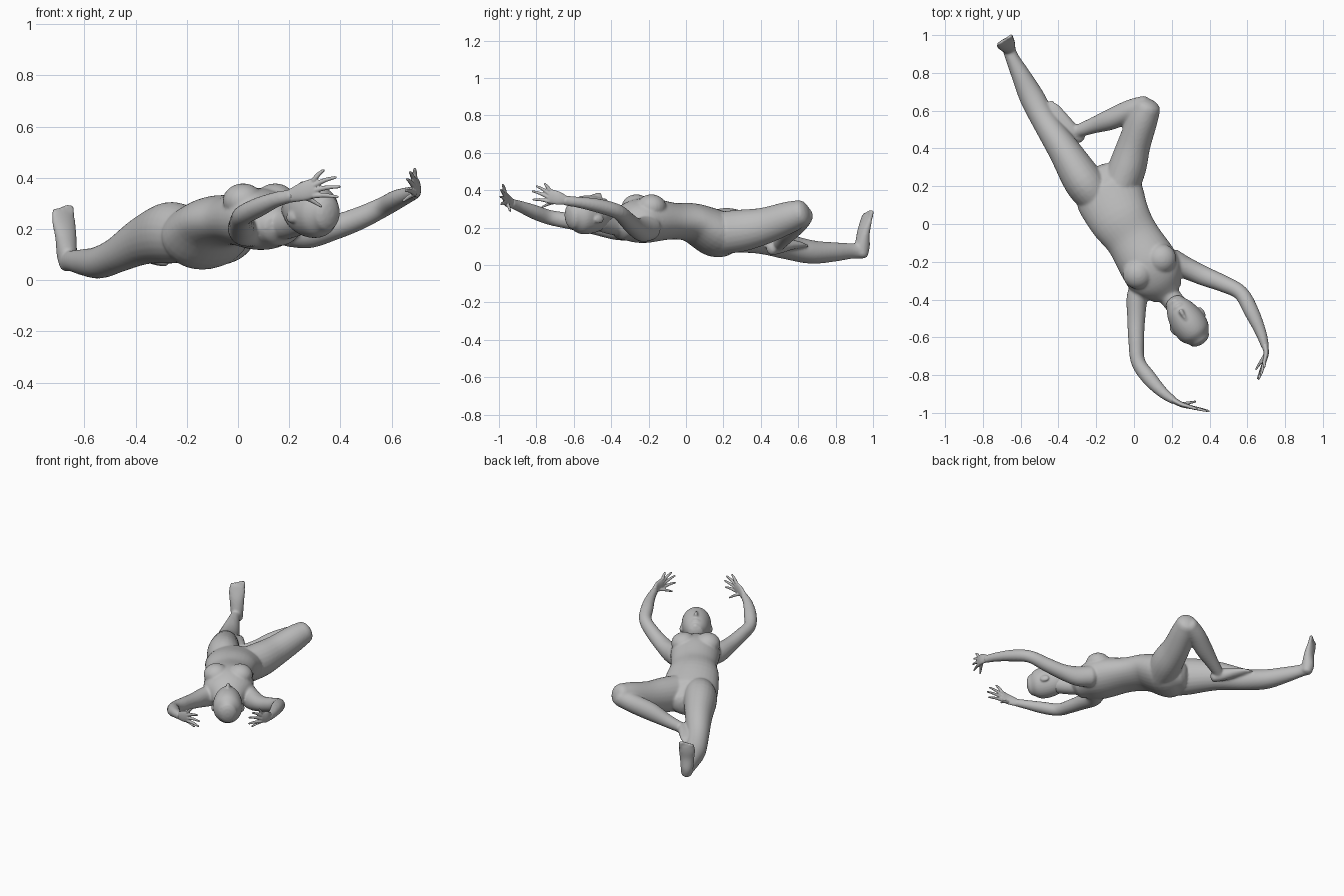
import bpy, bmesh, math
from mathutils import Vector, Matrix

if "Cube" in bpy.data.objects:
    bpy.data.objects.remove(bpy.data.objects["Cube"], do_unlink=True)

mat = bpy.data.materials.new("plain_grey")
mat.use_nodes = True
GREY = (0.5, 0.5, 0.5, 1)
mat.diffuse_color = GREY
mat.node_tree.nodes["Principled BSDF"].inputs["Base Color"].default_value = GREY


def spline(pts, steps=5):
    """Catmull-Rom samples through (x, y, z, half width, half height) points."""
    p = [Vector(q) for q in pts]
    p = [2 * p[0] - p[1]] + p + [2 * p[-1] - p[-2]]
    out = []
    for i in range(1, len(p) - 2):
        a, b, c, d = p[i - 1:i + 3]
        for s in range(steps):
            t = s / steps
            out.append(0.5 * (2 * b + (c - a) * t + (2 * a - 5 * b + 4 * c - d) * t * t
                              + (3 * b - a - 3 * c + d) * t ** 3))
    return out + [p[-2]]


def tube(bm, pts, ref=(0, 0, 1), sides=20):
    """Closed loft of elliptical rings with rounded ends."""
    sam = spline(pts)
    pos = [Vector(s[:3]) for s in sam]
    tan = [(pos[min(i + 1, len(pos) - 1)] - pos[max(i - 1, 0)]).normalized() for i in range(len(pos))]
    body = [(pos[i], tan[i], sam[i][3], sam[i][4]) for i in range(len(pos))]

    def cap(ring, sign):
        c, t, w, h = ring
        e = 0.6 * min(w, h)
        return [(c + t * sign * e * math.sin(a), t, w * math.cos(a), h * math.cos(a))
                for a in (0.5, 0.95, 1.35)]

    rings = cap(body[0], -1)[::-1] + body + cap(body[-1], 1)
    loops = []
    for c, t, w, h in rings:
        u = t.cross(Vector(ref)).normalized()
        v = u.cross(t)
        loops.append([bm.verts.new(c + u * w * math.cos(k * math.tau / sides)
                                   + v * h * math.sin(k * math.tau / sides)) for k in range(sides)])
    for a, b in zip(loops, loops[1:]):
        for k in range(sides):
            n = (k + 1) % sides
            bm.faces.new((a[k], a[n], b[n], b[k]))
    bm.faces.new(loops[0][::-1])
    bm.faces.new(loops[-1])


def ball(bm, loc, size, turn=0.0):
    m = Matrix.Translation(loc) @ Matrix.Rotation(turn, 4, 'Z') @ Matrix.Diagonal((*size, 1))
    bmesh.ops.create_uvsphere(bm, u_segments=20, v_segments=14, radius=1, matrix=m)


def finish(name, bm, voxel, smooth):
    """Fuse the overlapping volumes into one smooth skin."""
    bmesh.ops.recalc_face_normals(bm, faces=bm.faces)
    me = bpy.data.meshes.new(name)
    bm.to_mesh(me)
    bm.free()
    me.materials.append(mat)
    ob = bpy.data.objects.new(name, me)
    bpy.context.collection.objects.link(ob)
    bpy.ops.object.select_all(action='DESELECT')
    ob.select_set(True)
    bpy.context.view_layer.objects.active = ob
    r = ob.modifiers.new("fuse", 'REMESH')
    r.mode = 'VOXEL'
    r.voxel_size = voxel
    s = ob.modifiers.new("soften", 'SMOOTH')
    s.factor, s.iterations = 0.5, smooth
    for m in ("fuse", "soften"):
        bpy.ops.object.modifier_apply(modifier=m)
    bpy.ops.object.shade_smooth()


TURN = math.atan2(0.55, 0.83)      # direction across the torso

# Torso, neck and chest
bm = bmesh.new()
tube(bm, [(-.19, .25, .15, .11, .085), (-.14, .17, .165, .178, .125), (-.08, .04, .225, .165, .105),
          (-.01, -.07, .235, .145, .098), (.07, -.20, .24, .155, .12), (.12, -.28, .23, .15, .112),
          (.165, -.345, .21, .10, .08)], sides=32)
tube(bm, [(.13, -.30, .22, .07, .07), (.19, -.385, .22, .058, .06), (.25, -.46, .24, .058, .06)])
for x, y in ((.02, -.265), (.145, -.185)):
    ball(bm, (x, y, .31), (.08, .08, .068))

# Upper arms and forearms
tube(bm, [(.07, -.30, .20, .07, .07), (.02, -.38, .20, .058, .065), (.012, -.50, .215, .048, .05),
          (.012, -.62, .235, .042, .044), (.022, -.73, .255, .038, .04), (.08, -.815, .285, .04, .038),
          (.15, -.89, .315, .03, .03), (.21, -.935, .33, .021, .026)])
tube(bm, [(.20, -.20, .20, .07, .07), (.28, -.235, .19, .058, .065), (.37, -.275, .205, .052, .05),
          (.47, -.315, .24, .045, .045), (.565, -.365, .285, .04, .04), (.62, -.46, .315, .04, .038),
          (.67, -.57, .335, .03, .03), (.695, -.65, .345, .021, .026)])

# Straight leg
tube(bm, [(-.20, .14, .175, .10, .11), (-.27, .23, .185, .105, .12), (-.37, .39, .155, .085, .095),
          (-.47, .54, .10, .068, .07), (-.54, .67, .07, .066, .063), (-.60, .79, .07, .05, .052),
          (-.645, .88, .075, .036, .042), (-.665, .935, .075, .034, .04)], sides=24)

# Bent leg: thigh, then shin folded back
tube(bm, [(-.08, .18, .17, .10, .115), (-.035, .30, .185, .10, .112), (0, .42, .21, .088, .098),
          (.045, .55, .255, .08, .085), (.072, .618, .278, .07, .072)], sides=24)
tube(bm, [(.06, .62, .265, .06, .06), (-.02, .60, .235, .058, .06), (-.12, .555, .19, .056, .058),
          (-.22, .52, .14, .042, .042), (-.30, .49, .105, .034, .034)])

# Upright foot of the straight leg, with toes
across = Vector((.85, .5, 0))
tube(bm, [(-.662, .94, .055, .034, .033), (-.668, .943, .10, .04, .04), (-.672, .948, .17, .046, .03),
          (-.68, .96, .225, .052, .022), (-.684, .968, .262, .05, .014)], ref=(-.5, .85, 0))
for i in range(5):
    o = across * (.04 - .02 * i)
    a, b = Vector((-.683, .966, .25)) + o, Vector((-.685, .975, .292 - .006 * abs(i - 1))) + o
    r = .012 if i == 0 else .009
    tube(bm, [(*a, r, r), (*b, r, r)], ref=(-.5, .85, 0), sides=10)

# Flat foot of the bent leg, with toes
tube(bm, [(-.285, .455, .085, .032, .034), (-.325, .495, .10, .036, .04), (-.38, .55, .108, .04, .03),
          (-.425, .595, .108, .044, .02), (-.445, .612, .106, .04, .014)])
for i in range(5):
    o = Vector((.7, .7, 0)) * (.034 - .017 * i)
    a, b = Vector((-.435, .60, .106)) + o, Vector((-.462, .627, .104)) + o
    tube(bm, [(*a, .009, .009), (*b, .009, .009)], sides=10)
finish("body", bm, .0075, 6)

# Head with face and ears
bm = bmesh.new()
tube(bm, [(.215, -.415, .275, .052, .06), (.245, -.46, .275, .078, .088), (.285, -.52, .27, .092, .103),
          (.32, -.57, .265, .087, .098), (.343, -.603, .262, .062, .074)], sides=32)
tube(bm, [(.248, -.46, .365, .014, .022), (.258, -.478, .368, .012, .018), (.275, -.505, .366, .008, .012)], sides=12)
ball(bm, (.232, -.437, .345), (.026, .012, .012), TURN)
ball(bm, (.218, -.415, .315), (.026, .024, .024), TURN)
for x, y in ((.207, -.565), (.36, -.465)):
    ball(bm, (x, y, .245), (.012, .03, .022), TURN)
finish("head", bm, .006, 5)


def hand(name, wrist, palm, knuckle, tips, ref):
    """Flat upright palm, four fanned fingers and a thumb (last tip)."""
    bm = bmesh.new()
    tube(bm, [(*wrist, .018, .024), (*palm, .014, .036), (*knuckle, .011, .038)], ref=ref)
    for i, tip in enumerate(tips):
        tip = Vector(tip)
        thumb = i == len(tips) - 1
        base = Vector(palm) + Vector((0, 0, -.018)) if thumb else Vector(knuckle) + Vector((0, 0, .03 - .02 * i))
        mid = base.lerp(tip, .5) + Vector((0, 0, .004))
        tube(bm, [(*base, .011, .011), (*mid, .009, .009), (*tip, .006, .006)], ref=ref, sides=10)
    finish(name, bm, .004, 3)


# Hands
hand("right_hand", (.195, -.925, .325), (.25, -.955, .345), (.295, -.968, .36),
     [(.335, -.98, .43), (.382, -.99, .402), (.398, -.992, .365), (.39, -.988, .325), (.325, -.94, .288)],
     (0, 0, 1))
hand("left_hand", (.693, -.64, .345), (.70, -.685, .358), (.69, -.73, .37),
     [(.69, -.757, .435), (.672, -.80, .422), (.66, -.822, .395), (.655, -.818, .35), (.645, -.77, .31)],
     (0, 0, 1))
